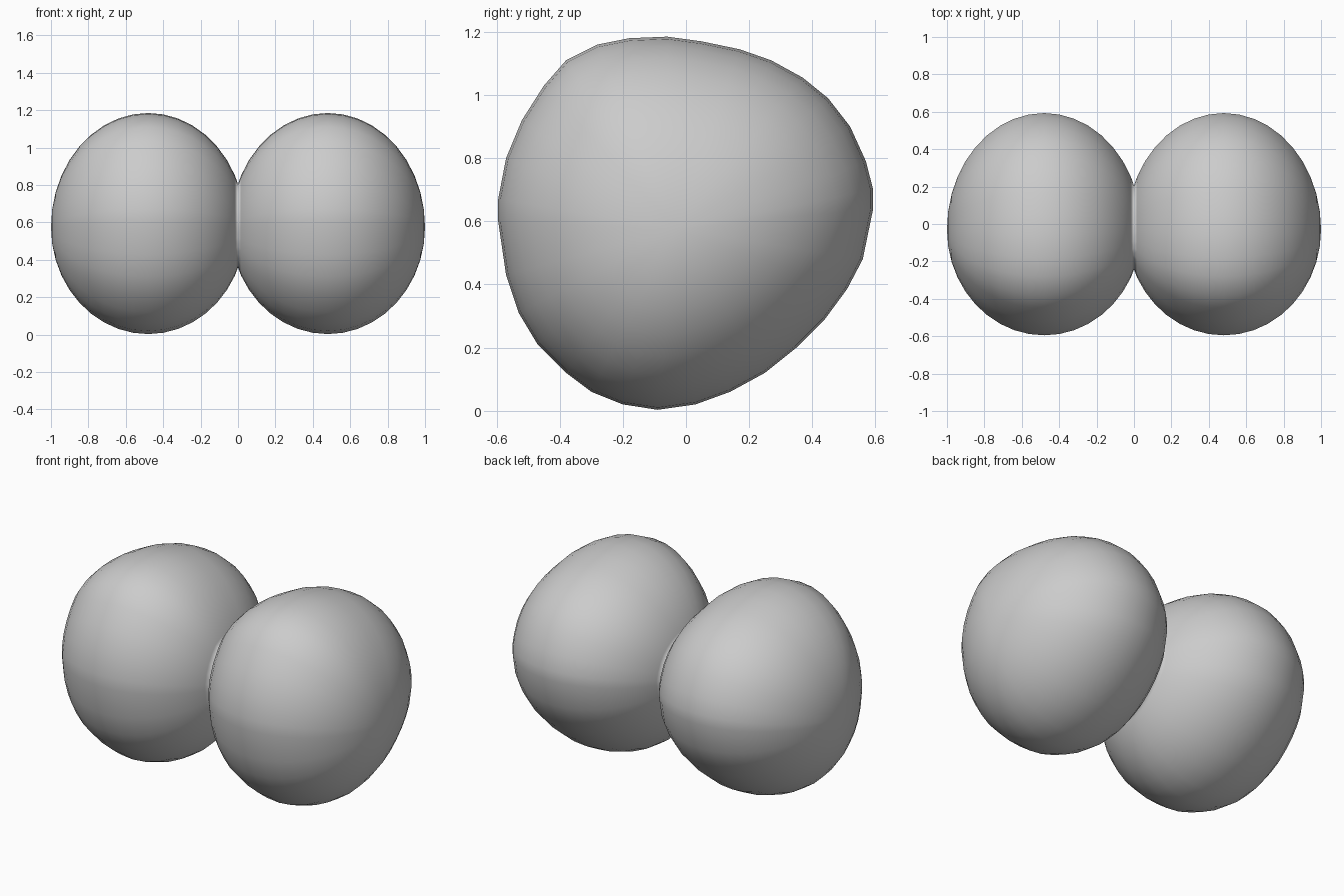
import bpy, bmesh, math

if "Cube" in bpy.data.objects:
    bpy.data.objects.remove(bpy.data.objects["Cube"])

# Side outline of one lobe (y, z)
outline = [(-.09, .003), (.03, .02), (.14, .06), (.25, .12), (.35, .2), (.44, .29), (.51, .385),
           (.56, .48), (.593, .64), (.593, .70), (.57, .79), (.52, .9), (.45, .99), (.37, 1.055),
           (.27, 1.11), (.17, 1.145), (.05, 1.17), (-.06, 1.185), (-.18, 1.18), (-.28, 1.16),
           (-.38, 1.11), (-.45, 1.03), (-.52, .92), (-.57, .8), (-.595, .67), (-.595, .6),
           (-.57, .43), (-.53, .31), (-.47, .21), (-.38, .12), (-.3, .06), (-.2, .02)]
CX, CY, CZ, RX = .48, -.03, .575, .52
RINGS = 20

# Lobe: outline rings shrinking elliptically towards both x poles
bm = bmesh.new()
rings = []
for i in range(1, RINGS):
    a = math.pi * i / RINGS
    s = math.sin(a)
    rings.append([bm.verts.new((CX + RX * math.cos(a), CY + (y - CY) * s, CZ + (z - CZ) * s))
                  for y, z in outline])
n = len(outline)
for r0, r1 in zip(rings, rings[1:]):
    for j in range(n):
        bm.faces.new((r0[j], r0[(j + 1) % n], r1[(j + 1) % n], r1[j]))
for ring, sx in ((rings[0], 1), (rings[-1], -1)):
    tip = bm.verts.new((CX + RX * sx, CY, CZ))
    for j in range(n):
        bm.faces.new((ring[j], ring[(j + 1) % n], tip))

# Trim at the centre plane where the two lobes meet
bmesh.ops.bisect_plane(bm, geom=bm.verts[:] + bm.edges[:] + bm.faces[:],
                       plane_co=(0, 0, 0), plane_no=(1, 0, 0), clear_inner=True)
bmesh.ops.recalc_face_normals(bm, faces=bm.faces[:])
mesh = bpy.data.meshes.new("twin_lobes")
bm.to_mesh(mesh)
bm.free()
mesh.shade_smooth()
obj = bpy.data.objects.new("twin_lobes", mesh)
bpy.context.collection.objects.link(obj)

# Mirrored second lobe
mirror = obj.modifiers.new("Mirror", 'MIRROR')
mirror.use_clip = True
